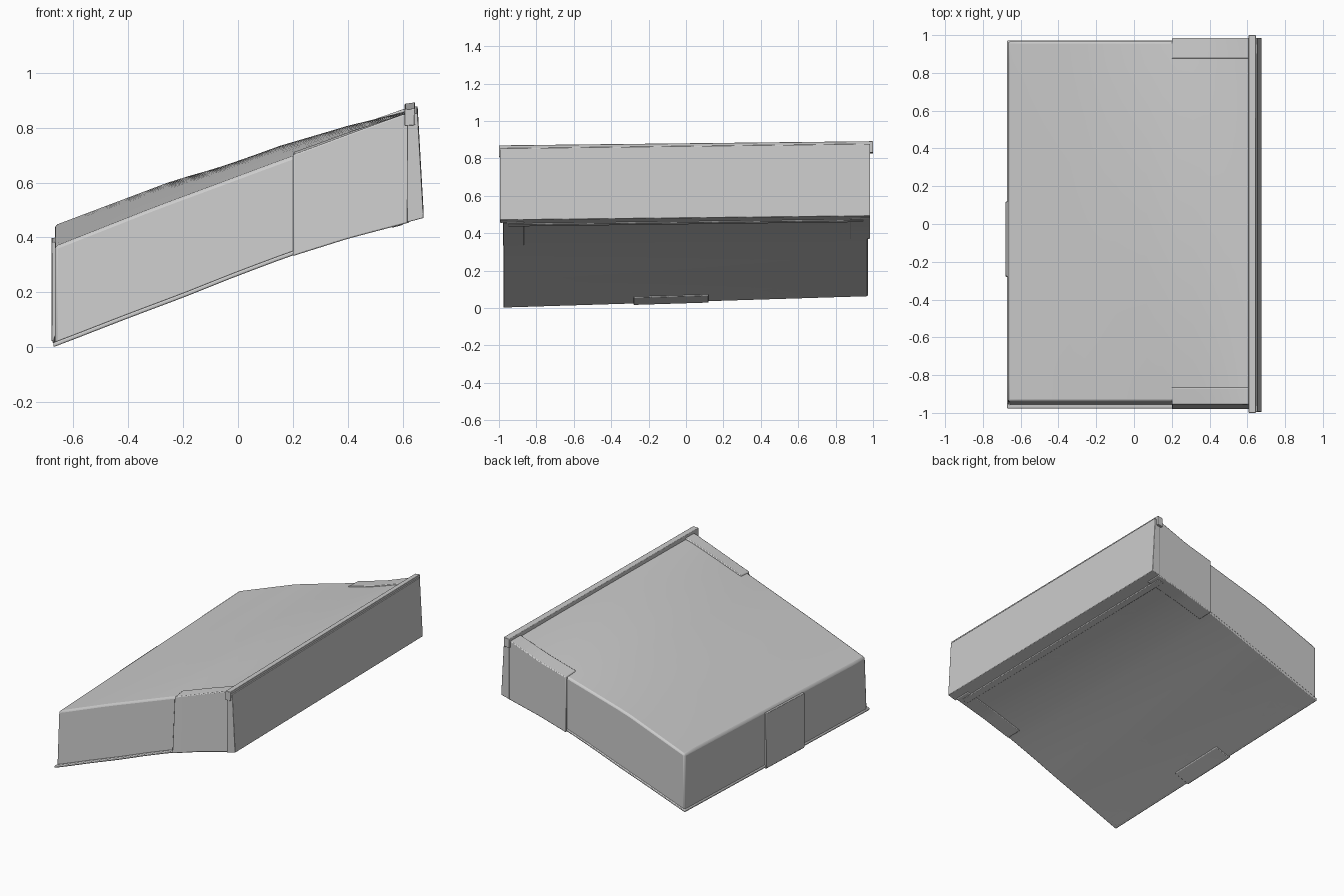
import bpy, bmesh

if "Cube" in bpy.data.objects:
    bpy.data.objects.remove(bpy.data.objects["Cube"])

# Height profiles (x, z) of the tilted, slightly warped book
UNDER = [(-0.67, 0.0), (-0.4, 0.105), (-0.2, 0.18), (0.0, 0.26), (0.2, 0.335), (0.4, 0.398), (0.68, 0.472)]
TOP_FRONT = [(-0.67, 0.365), (-0.3, 0.51), (0.0, 0.62), (0.3, 0.73), (0.5, 0.805), (0.61, 0.845), (0.68, 0.85)]
TOP_BACK = [(-0.67, 0.445), (-0.23, 0.61), (0.15, 0.715), (0.4, 0.785), (0.61, 0.865), (0.68, 0.875)]
HUMP = [(-0.67, 0.0), (-0.2, 0.012), (0.15, 0.035), (0.4, 0.03), (0.61, 0.0)]


def curve(points, x):
    if x <= points[0][0]:
        return points[0][1]
    for (x0, z0), (x1, z1) in zip(points, points[1:]):
        if x <= x1:
            return z0 + (z1 - z0) * (x - x0) / (x1 - x0)
    return points[-1][1]


def warp(x, y, t):
    """Place a point at fraction t between the underside and the top surface."""
    v = (y + 1) / 2
    low = curve(UNDER, x) + v * (0.042 - 0.03 * x)
    high = curve(TOP_FRONT, x) * (1 - v) + curve(TOP_BACK, x) * v
    high += curve(HUMP, x) * (1 - y * y)
    return low + (high - low) * t


def block(name, xs, ys, t0=0.0, t1=1.0, below=0.0, above=0.0,
          lean_front=0.0, lean_right=0.0, cuts=15, bevel=0.008):
    """A box cut into a grid and bent onto the book's shape."""
    bm = bmesh.new()
    bmesh.ops.create_cube(bm, size=1)
    flat = [e for e in bm.edges if abs(e.verts[0].co.z - e.verts[1].co.z) < 0.1]
    bmesh.ops.subdivide_edges(bm, edges=flat, cuts=cuts, use_grid_fill=True)
    for vert in bm.verts:
        u, w, top = vert.co.x + 0.5, vert.co.y + 0.5, vert.co.z > 0
        x = xs[0] + (xs[1] - xs[0]) * u
        y = ys[0] + (ys[1] - ys[0]) * w
        t = t1 if top else t0
        z = warp(x, y, t) + (above if top else -below)
        vert.co = (x - lean_right * t * u, y + lean_front * t * (1 - w), z)
    bmesh.ops.recalc_face_normals(bm, faces=bm.faces)
    mesh = bpy.data.meshes.new(name)
    bm.to_mesh(mesh)
    bm.free()
    obj = bpy.data.objects.new(name, mesh)
    bpy.context.collection.objects.link(obj)
    mod = obj.modifiers.new("soft_edges", 'BEVEL')
    mod.width, mod.segments, mod.limit_method = bevel, 2, 'ANGLE'
    mod.angle_limit = 0.7
    bpy.ops.object.select_all(action='DESELECT')
    obj.select_set(True)
    bpy.context.view_layer.objects.active = obj
    bpy.ops.object.shade_smooth_by_angle(angle=0.7)
    return obj


# Thick page block with its smooth top cover
block("page_block", (-0.667, 0.64), (-0.96, 0.967), lean_front=0.02, bevel=0.012)

# Bottom cover, sticking out slightly as a rim
block("bottom_cover", (-0.672, 0.63), (-0.977, 0.972), t1=0.045, bevel=0.005)

# Spine with a raised lip along its upper edge
block("spine", (0.615, 0.676), (-0.995, 0.985), above=0.004,
      lean_right=0.022, bevel=0.015)
block("spine_lip", (0.607, 0.645), (-1.0, 1.0), t0=0.9, above=0.022, bevel=0.012)

# Wrapped flaps at both ends, reaching from the spine part-way along the sides
for name, ys, lean in (("front_flap", (-0.98, -0.865), 0.025),
                       ("back_flap", (0.875, 0.984), 0.0)):
    block(name, (0.2, 0.625), ys, below=0.003, above=0.006, lean_front=lean, bevel=0.005)

# Thin strap on the open long side, folded under the bottom cover
block("side_strap", (-0.679, -0.64), (-0.28, 0.12), t1=0.97, bevel=0.005)
block("under_label", (-0.676, -0.57), (-0.28, 0.12), t1=0.05, below=0.006, bevel=0.003)

# Shallow ridge on the underside beside the spine
block("underside_ridge", (0.56, 0.6), (-0.95, 0.95), t1=0.05, below=0.006, bevel=0.004)
